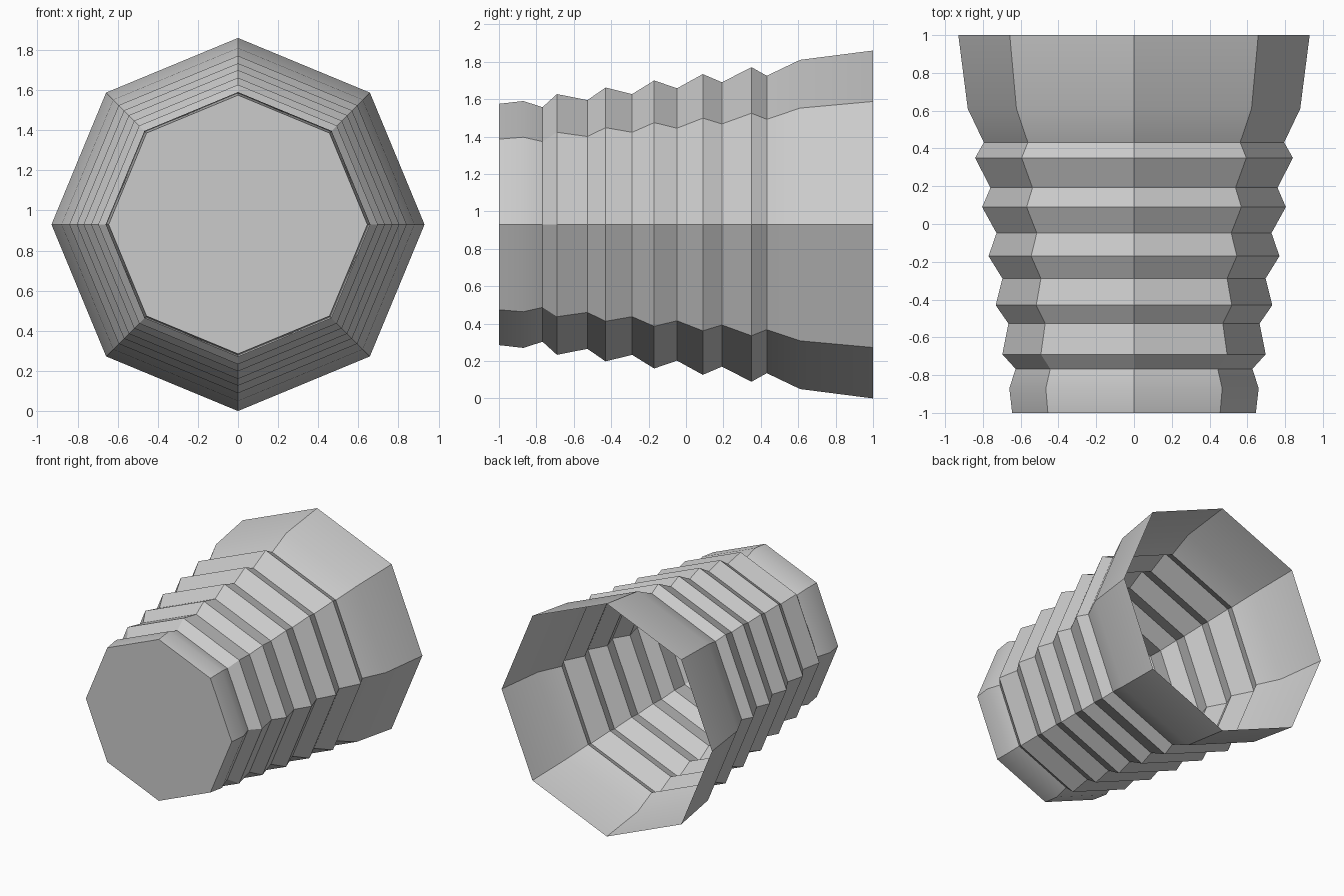
import bpy, bmesh, math

if "Cube" in bpy.data.objects:
    bpy.data.objects.remove(bpy.data.objects["Cube"])

SIDES = 8
AXIS_Z = 0.93

# Profile along the length: (y, radius), closed front to open back
PROFILE = [
    (-1.0, 0.645), (-0.87, 0.66), (-0.767, 0.627), (-0.69, 0.697),
    (-0.527, 0.665), (-0.43, 0.732), (-0.288, 0.697), (-0.17, 0.77),
    (-0.048, 0.728), (0.09, 0.804), (0.192, 0.76), (0.35, 0.841),
    (0.432, 0.795), (0.61, 0.88), (1.0, 0.93),
]

bm = bmesh.new()

# Octagonal rings with a corner on each axis
rings = []
for y, r in PROFILE:
    ring = []
    for i in range(SIDES):
        a = math.tau * i / SIDES
        ring.append(bm.verts.new((r * math.cos(a), y, AXIS_Z + r * math.sin(a))))
    rings.append(ring)

# Ribbed wall
for lower, upper in zip(rings, rings[1:]):
    for i in range(SIDES):
        j = (i + 1) % SIDES
        bm.faces.new((lower[i], upper[i], upper[j], lower[j]))

# Flat front cap
centre = bm.verts.new((0, -1, AXIS_Z))
for i in range(SIDES):
    bm.faces.new((centre, rings[0][i], rings[0][(i + 1) % SIDES]))

bmesh.ops.recalc_face_normals(bm, faces=bm.faces)
mesh = bpy.data.meshes.new("ribbed_cup")
bm.to_mesh(mesh)
bm.free()

cup = bpy.data.objects.new("ribbed_cup", mesh)
bpy.context.collection.objects.link(cup)

# Facets stay crisp, gentle bends along the length blend
bpy.context.view_layer.objects.active = cup
cup.select_set(True)
bpy.ops.object.shade_smooth_by_angle(angle=math.radians(30))
